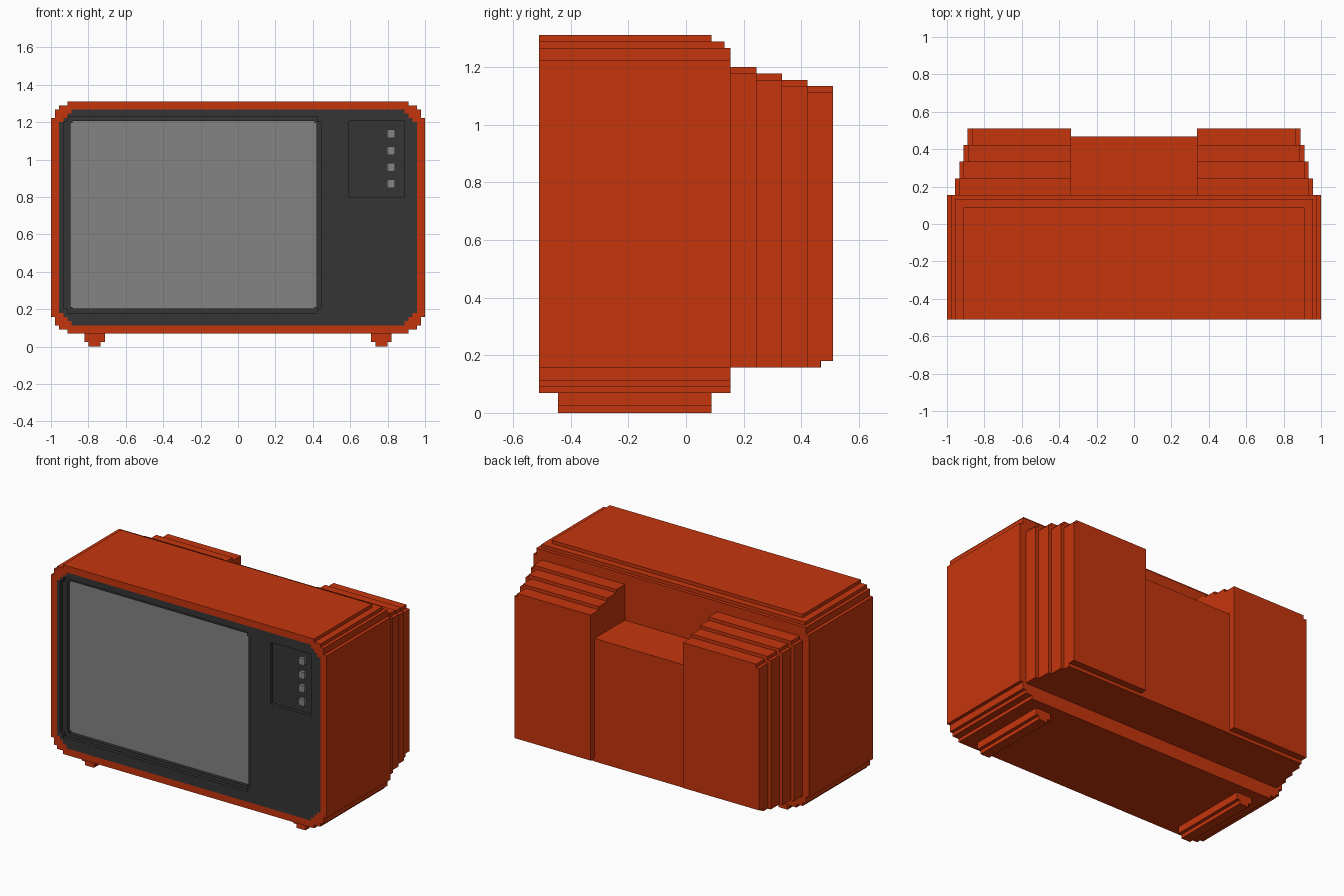
import bpy, bmesh

cube = bpy.data.objects.get("Cube")
if cube:
    bpy.data.objects.remove(cube, do_unlink=True)


def material(name, rgb):
    m = bpy.data.materials.new(name)
    m.use_nodes = True
    m.diffuse_color = (*rgb, 1)
    bsdf = next(n for n in m.node_tree.nodes if n.type == 'BSDF_PRINCIPLED')
    bsdf.inputs["Base Color"].default_value = (*rgb, 1)
    bsdf.inputs["Roughness"].default_value = 0.8
    return m


ORANGE = material("orange plastic", (0.56, 0.036, 0.004))
DARK = material("charcoal", (0.036, 0.036, 0.036))
GREY = material("screen grey", (0.23, 0.23, 0.23))


def stepped(top, bottom, cx=0.0):
    """Symmetric outline in x/z; steps are (half width, z), widest first."""
    right = []
    for i in range(len(bottom) - 1, -1, -1):
        right.append((bottom[i][0], bottom[i][1]))
        if i:
            right.append((bottom[i][0], bottom[i - 1][1]))
    for i, (x, z) in enumerate(top):
        if i:
            right.append((x, top[i - 1][1]))
        right.append((x, z))
    return [(cx + x, z) for x, z in right] + [(cx - x, z) for x, z in reversed(right)]


def rect(x0, x1, z0, z1):
    return [(x0, z0), (x1, z0), (x1, z1), (x0, z1)]


def prism(name, outline, y0, y1, mat, holes=()):
    """Extrude an x/z outline, with optional holes, from y0 to y1."""
    bm = bmesh.new()
    edges = []
    for loop in (outline, *holes):
        vs = [bm.verts.new((x, y0, z)) for x, z in loop]
        edges += [bm.edges.new((vs[i - 1], vs[i])) for i in range(len(vs))]
    bmesh.ops.triangle_fill(bm, edges=edges, use_beauty=True, normal=(0, -1, 0))
    ext = bmesh.ops.extrude_face_region(bm, geom=bm.faces[:], use_keep_orig=True)
    moved = [v for v in ext["geom"] if isinstance(v, bmesh.types.BMVert)]
    bmesh.ops.translate(bm, verts=moved, vec=(0, y1 - y0, 0))
    bmesh.ops.recalc_face_normals(bm, faces=bm.faces[:])
    bmesh.ops.dissolve_limit(bm, angle_limit=0.01, verts=bm.verts[:], edges=bm.edges[:])
    mesh = bpy.data.meshes.new(name)
    bm.to_mesh(mesh)
    bm.free()
    mesh.materials.append(mat)
    obj = bpy.data.objects.new(name, mesh)
    bpy.context.collection.objects.link(obj)
    return obj


FRONT, U = -0.511, 0.0222   # front plane and step size

# Cabinet outline, with its top stepping down towards the back
top = [(1, 1.223), (0.978, 1.267), (0.956, 1.289), (0.911, 1.311)]
bottom = [(1, 0.158), (0.978, 0.113), (0.956, 0.091), (0.911, 0.069)]
cabinet = stepped(top, bottom)
prism("cabinet", cabinet, FRONT + 3 * U, 0.089, ORANGE)
prism("cabinet_back_step", stepped(top[:3], bottom), 0.089, 0.133, ORANGE)
prism("cabinet_back_edge", stepped(top[:2], bottom), 0.133, 0.155, ORANGE)

# Rim around the front panel
panel = stepped([(0.956, 1.2), (0.933, 1.223), (0.911, 1.245), (0.889, 1.267)],
                [(0.956, 0.18), (0.933, 0.158), (0.911, 0.136), (0.889, 0.113)])
prism("front_rim", cabinet, FRONT, FRONT + 3 * U, ORANGE, [panel])

# Front panel with screen opening and control recess
opening = stepped([(0.689, 1.2), (0.667, 1.227)], [(0.689, 0.205), (0.667, 0.18)], -0.2445)
glass = stepped([(0.6575, 1.195), (0.6475, 1.205)], [(0.6575, 0.213), (0.6475, 0.203)], -0.2375)
controls = rect(0.593, 0.889, 0.8, 1.205)
prism("front_panel", panel, FRONT, FRONT + U, DARK, [opening, controls])
prism("screen_frame", panel, FRONT + U, FRONT + 2 * U, DARK, [glass])
prism("screen", glass, FRONT + 2 * U, FRONT + 3 * U, GREY)

# Control knobs
for z in (1.137, 1.048, 0.959, 0.87):
    prism("knob", stepped([(0.0225, z + 0.018), (0.018, z + 0.0225)],
                          [(0.0225, z - 0.018), (0.018, z - 0.0225)], 0.818),
          FRONT, FRONT + U, GREY)

# Stepped rear housing: two side blocks and a lower middle
layers = [(0.155, 0.244, 0.956, 1.200, 0.158), (0.244, 0.333, 0.933, 1.178, 0.158),
          (0.333, 0.422, 0.911, 1.156, 0.158), (0.422, 0.467, 0.889, 1.134, 0.158),
          (0.467, 0.511, 0.889, 1.134, 0.18)]
for side, label in ((1, "left"), (-1, "right")):
    for y0, y1, x, z, base in layers:
        outline = [(0.336, base), (x, base), (x, z - U), (x - U, z - U), (x - U, z), (0.336, z)]
        prism(label + "_rear_step", [(side * px, pz) for px, pz in outline], y0, y1, ORANGE)
prism("rear_middle", rect(-0.336, 0.336, 0.158, 0.965), 0.155, 0.469, ORANGE)

# Feet
for side, label in ((1, "left"), (-1, "right")):
    prism(label + "_foot", stepped([(0.055, 0.069)], [(0.055, 0.024), (0.033, 0)], side * 0.767),
          -0.444, 0.089, ORANGE)
